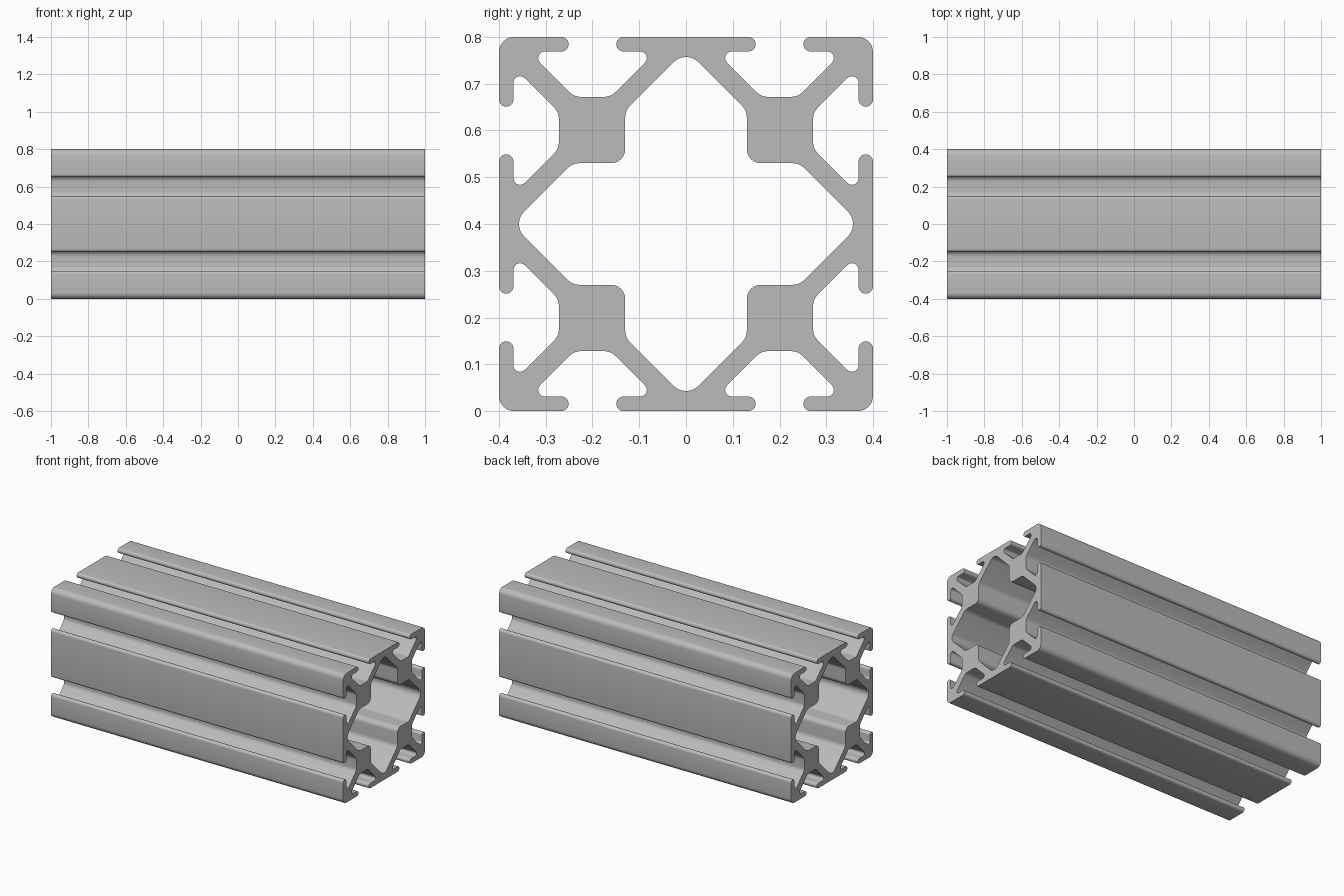
import bpy, bmesh, math
from mathutils import Vector, Matrix

cube = bpy.data.objects.get("Cube")
if cube:
    bpy.data.objects.remove(cube, do_unlink=True)

LENGTH = 2.0
MID = 0.4          # height of the profile centre


def fillet(corners, steps=6):
    """Round each (x, y, radius) corner of a closed polygon."""
    pts = []
    n = len(corners)
    for i, (x, y, r) in enumerate(corners):
        c = Vector((x, y))
        a = (Vector(corners[i - 1][:2]) - c).normalized()
        b = (Vector(corners[(i + 1) % n][:2]) - c).normalized()
        half = a.angle(b) / 2
        centre = c + (a + b).normalized() * (r / math.sin(half))
        start = c + a * (r / math.tan(half)) - centre
        end = c + b * (r / math.tan(half)) - centre
        sweep = start.angle_signed(end)      # clockwise positive
        for k in range(steps + 1):
            pts.append(centre + Matrix.Rotation(-sweep * k / steps, 2) @ start)
    return pts


def four_sides(corners):
    """Repeat one side's corners around all four sides."""
    out = []
    for q in range(4):
        rot = Matrix.Rotation(q * math.pi / 2, 2)
        for x, y, r in corners:
            p = rot @ Vector((x, y))
            out.append((p.x, p.y, r))
    return out


# Slot outline: lips, undercut and floor, symmetric about the slot centre
LIP = 0.0153
half_slot = [(0.051, 0.4, LIP), (0.051, 0.369, LIP),
             (0.136, 0.369, 0.014), (0.039, 0.272, 0.032)]


def slot(centre):
    right = [(centre + x, y, r) for x, y, r in half_slot]
    left = [(centre - x, y, r) for x, y, r in reversed(half_slot)]
    return right + left


outer = fillet(four_sides([(0.4, 0.4, 0.032)] + slot(0.2) + slot(-0.2)))

# Large central bore with the four square cores standing into it
bore = fillet(four_sides([(0.373, 0.0, 0.038), (0.243, 0.13, 0.036),
                          (0.13, 0.13, 0.03), (0.13, 0.243, 0.036)]))

# Fill the cross-section and extrude it along x
bm = bmesh.new()
edges = []
for loop in (outer, bore):
    verts = [bm.verts.new((-LENGTH / 2, p.x, p.y + MID)) for p in loop]
    edges += [bm.edges.new((verts[i - 1], verts[i])) for i in range(len(verts))]
bmesh.ops.triangle_fill(bm, use_beauty=True, use_dissolve=False, edges=edges,
                        normal=(1, 0, 0))
result = bmesh.ops.extrude_face_region(bm, geom=bm.faces[:], use_keep_orig=True)
moved = [g for g in result["geom"] if isinstance(g, bmesh.types.BMVert)]
bmesh.ops.translate(bm, verts=moved, vec=(LENGTH, 0, 0))
bmesh.ops.recalc_face_normals(bm, faces=bm.faces[:])

mesh = bpy.data.meshes.new("slotted_rail")
bm.to_mesh(mesh)
bm.free()
rail = bpy.data.objects.new("slotted_rail", mesh)
bpy.context.collection.objects.link(rail)

# Plain grey metal
grey = bpy.data.materials.new("grey_metal")
grey.use_nodes = True
colour = (0.5, 0.5, 0.5, 1.0)
grey.diffuse_color = colour
grey.node_tree.nodes["Principled BSDF"].inputs["Base Color"].default_value = colour
mesh.materials.append(grey)

bpy.ops.object.select_all(action="DESELECT")
rail.select_set(True)
bpy.context.view_layer.objects.active = rail
bpy.ops.object.shade_smooth_by_angle(angle=math.radians(30))
